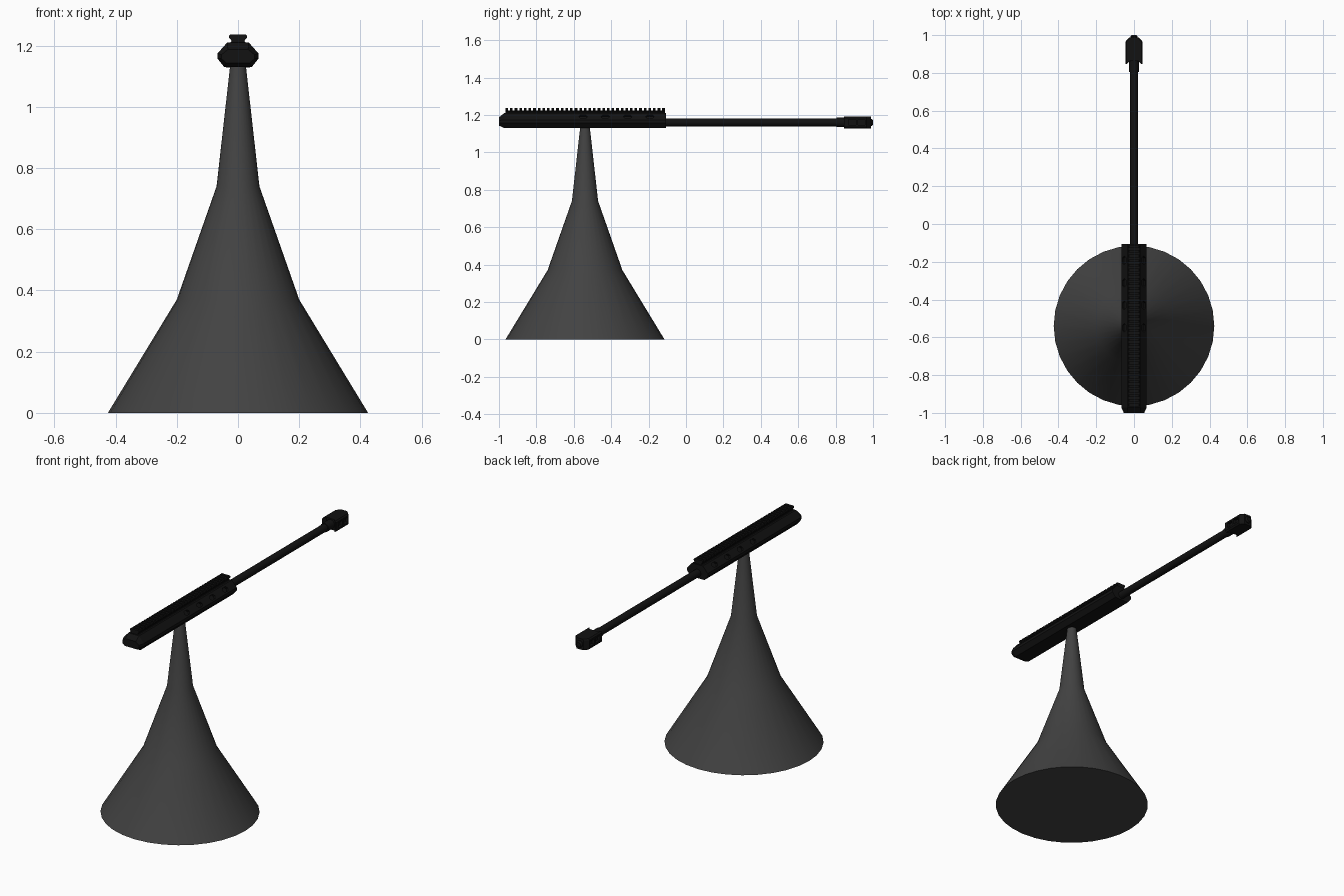
import bpy, bmesh, math
from mathutils import Vector

if "Cube" in bpy.data.objects:
    bpy.data.objects.remove(bpy.data.objects["Cube"])


def material(name, v):
    m = bpy.data.materials.new(name)
    m.diffuse_color = (v, v, v, 1)
    m.use_nodes = True
    m.node_tree.nodes["Principled BSDF"].inputs["Base Color"].default_value = m.diffuse_color
    return m


BLACK = material("black", 0.006)
DARK = material("dark_grey", 0.055)


def loft(name, rings, mat, smooth=False):
    """Skin a list of equal-length point rings and cap both ends."""
    bm = bmesh.new()
    vs = [[bm.verts.new(p) for p in r] for r in rings]
    n = len(vs[0])
    for a, b in zip(vs, vs[1:]):
        for i in range(n):
            j = (i + 1) % n
            bm.faces.new((a[i], a[j], b[j], b[i]))
    bm.faces.new(vs[0])
    bm.faces.new(vs[-1])
    bmesh.ops.recalc_face_normals(bm, faces=bm.faces)
    me = bpy.data.meshes.new(name)
    bm.to_mesh(me)
    bm.free()
    ob = bpy.data.objects.new(name, me)
    bpy.context.collection.objects.link(ob)
    me.materials.append(mat)
    if smooth:
        bpy.ops.object.select_all(action='DESELECT')
        ob.select_set(True)
        bpy.context.view_layer.objects.active = ob
        bpy.ops.object.shade_smooth_by_angle(angle=math.radians(32))
    return ob


def section(half, y):
    """Mirror half an x-z profile (bottom to top) into a ring at y."""
    return [(x, y, z) for x, z in half] + [(-x, y, z) for x, z in reversed(half)]


def circle_y(r, y, n, z=1.16):
    return [(r * math.cos(2 * math.pi * (i + .5) / n), y,
             z + r * math.sin(2 * math.pi * (i + .5) / n)) for i in range(n)]


def cut(target, cutter):
    cutter.hide_render = True
    cutter.hide_viewport = True
    cutter.display_type = 'WIRE'
    m = target.modifiers.new("cut", 'BOOLEAN')
    m.object = cutter
    m.solver = 'EXACT'


# Flared conical stand
stand = [(0.425, 0), (0.2, 0.37), (0.07, 0.74), (0.025, 1.14)]
N = 32
loft("stand", [[(r * math.cos(2 * math.pi * i / N), -0.54 + r * math.sin(2 * math.pi * i / N), z)
                for i in range(N)] for r, z in stand], DARK, True)

# Faceted handguard with a bevelled front end
full = [(0.045, 1.13), (0.067, 1.157), (0.067, 1.174), (0.035, 1.21)]
tip = [(0.038, 1.143), (0.054, 1.157), (0.054, 1.17), (0.033, 1.187)]
guard = loft("handguard", [section(tip, -1.0), section(full, -0.972), section(full, -0.107)], BLACK)

# Hexagonal vents sunk into the upper sloping sides
mid, nrm, tan = Vector((0.052, 0, 1.191)), Vector((1, 0, 0.9)).normalized(), Vector((-0.9, 0, 1)).normalized()
hexagon = [(-0.023, 0), (-0.014, 0.013), (0.014, 0.013), (0.023, 0), (0.014, -0.013), (-0.014, -0.013)]
for side in (1, -1):
    for k in range(4):
        rings = []
        for d in (-0.012, 0.03):
            ring = []
            for u, v in hexagon:
                p = mid + nrm * d + tan * v
                ring.append((p.x * side, -0.55 + 0.119 * k + u, p.z))
            rings.append(ring)
        cut(guard, loft("vent_cutter", rings, BLACK))

# Accessory rail: continuous base plus evenly spaced teeth
base = [(0.03, 1.205), (0.022, 1.213), (0.022, 1.217), (0.028, 1.224)]
loft("rail_base", [section(base, -0.965), section(base, -0.113)], BLACK)
tooth = [(0.022, 1.217), (0.03, 1.227), (0.03, 1.231), (0.026, 1.236)]
COUNT = 35
pitch = (0.852 - 0.014) / (COUNT - 1)
for i in range(COUNT):
    y = -0.965 + i * pitch
    loft("rail_tooth", [section(tooth, y), section(tooth, y + 0.014)], BLACK)

# Barrel with a thicker collar before the muzzle
loft("barrel", [circle_y(0.022, -0.13, 16), circle_y(0.022, 0.88, 16)], BLACK, True)
loft("barrel_collar", [circle_y(0.026, 0.805, 16), circle_y(0.026, 0.87, 16)], BLACK, True)

# Arrow-shaped muzzle brake: plan outline extruded upward
plan = [(0.028, 0.862), (0.046, 0.846), (0.046, 0.965), (0.024, 0.988)]
outline = plan + [(-x, y) for x, y in reversed(plan)]
muzzle = loft("muzzle_brake", [[(x * s, y, z) for x, y in outline]
                               for s, z in ((0.85, 1.128), (1, 1.136), (1, 1.185), (0.85, 1.193))], BLACK)
# Side ports
for y0, y1 in ((0.868, 0.908), (0.92, 0.958)):
    for s in (1, -1):
        ring = [(y0, 1.146), (y1, 1.146), (y1, 1.176), (y0, 1.176)]
        cut(muzzle, loft("port_cutter", [[(s * x, y, z) for y, z in ring] for x in (0.03, 0.06)], BLACK))
# Muzzle tip
loft("muzzle_tip", [circle_y(0.02, 0.975, 16), circle_y(0.02, 0.992, 16), circle_y(0.013, 1.0, 16)], BLACK, True)
